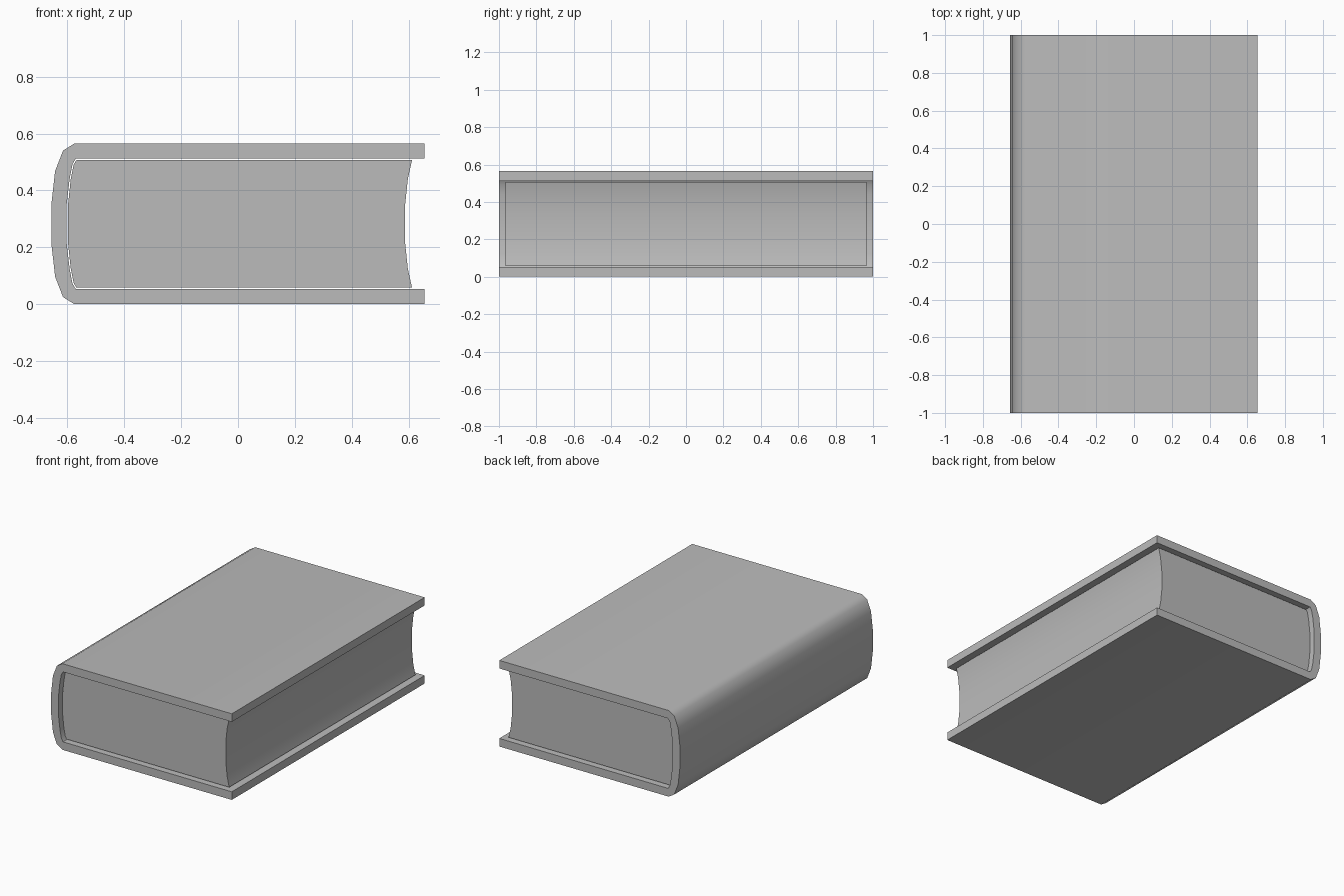
import bpy
import bmesh
import math

old = bpy.data.objects.get("Cube")
if old:
    bpy.data.objects.remove(old, do_unlink=True)

MID = 0.2825  # mid height of the book

grey = bpy.data.materials.new("plain grey")
grey.use_nodes = True
colour = (0.5, 0.5, 0.5, 1)
grey.diffuse_color = colour
grey.node_tree.nodes["Principled BSDF"].inputs["Base Color"].default_value = colour


def mirrored(upper):
    """Upper half of a profile, continued by its reflection below mid height."""
    return upper + [(x, 2 * MID - z) for x, z in reversed(upper)]


def extruded_band(name, side_a, side_b, half_length):
    """Solid along y whose section is a strip between two matching profiles."""
    bm = bmesh.new()
    rings = []
    for y in (-half_length, half_length):
        rings.append([[bm.verts.new((x, y, z)) for x, z in side] for side in (side_a, side_b)])
    (a0, b0), (a1, b1) = rings
    # end caps
    for i in range(len(side_a) - 1):
        bm.faces.new((a0[i], a0[i + 1], b0[i + 1], b0[i]))
        bm.faces.new((a1[i], b1[i], b1[i + 1], a1[i + 1]))
    # long walls
    loop0, loop1 = a0 + b0[::-1], a1 + b1[::-1]
    for i in range(len(loop0)):
        j = (i + 1) % len(loop0)
        bm.faces.new((loop0[i], loop1[i], loop1[j], loop0[j]))
    bmesh.ops.recalc_face_normals(bm, faces=bm.faces)
    mesh = bpy.data.meshes.new(name)
    bm.to_mesh(mesh)
    bm.free()
    mesh.materials.append(grey)
    obj = bpy.data.objects.new(name, mesh)
    bpy.context.collection.objects.link(obj)
    bpy.ops.object.select_all(action="DESELECT")
    obj.select_set(True)
    bpy.context.view_layer.objects.active = obj
    bpy.ops.object.shade_smooth_by_angle(angle=math.radians(40))
    return obj


# Cover: two boards joined by a rounded spine
cover_outer = mirrored([(0.655, 0.565), (-0.575, 0.565), (-0.615, 0.54),
                        (-0.643, 0.468), (-0.656, 0.352)])
cover_inner = mirrored([(0.655, 0.512), (-0.57, 0.512), (-0.582, 0.492),
                        (-0.592, 0.44), (-0.603, 0.345)])
extruded_band("cover", cover_outer, cover_inner, 1.0)

# Page block: rounded at the spine, hollowed at the fore edge
page_spine = mirrored([(-0.568, 0.507), (-0.578, 0.49), (-0.588, 0.44), (-0.598, 0.345)])
page_fore = mirrored([(0.612, 0.507), (0.608, 0.49), (0.597, 0.44), (0.587, 0.345)])
extruded_band("page_block", page_spine, page_fore, 0.965)
